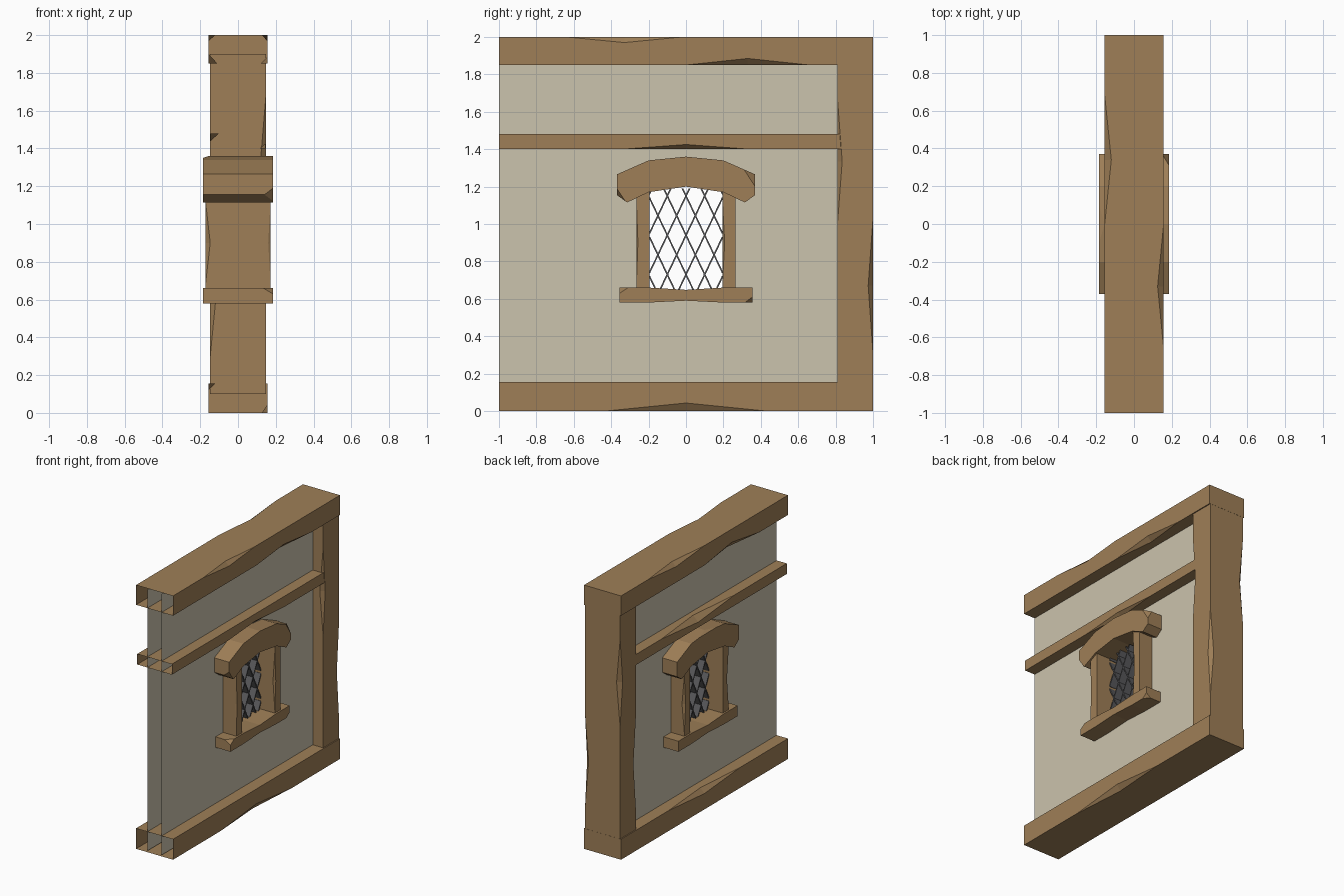
import bpy, bmesh
from mathutils import Vector

if "Cube" in bpy.data.objects:
    bpy.data.objects.remove(bpy.data.objects["Cube"])


def material(name, col):
    m = bpy.data.materials.new(name)
    m.diffuse_color = (*col, 1)
    m.use_nodes = True
    m.node_tree.nodes["Principled BSDF"].inputs["Base Color"].default_value = m.diffuse_color
    return m


WOOD = material("brown timber", (0.345, 0.212, 0.096))
PLASTER = material("cream plaster", (0.597, 0.546, 0.418))
LEAD = material("grey lead", (0.105, 0.105, 0.11))


def finish(bm, name, mat):
    bmesh.ops.remove_doubles(bm, verts=bm.verts, dist=1e-5)
    bmesh.ops.recalc_face_normals(bm, faces=bm.faces)
    me = bpy.data.meshes.new(name)
    bm.to_mesh(me)
    bm.free()
    me.materials.append(mat)
    ob = bpy.data.objects.new(name, me)
    bpy.context.collection.objects.link(ob)
    return ob


def face(bm, pts):
    return bm.faces.new([bm.verts.new(p) for p in pts])


def timber(name, axis, hx, w, t, chips=(), open_start=False):
    """Beam along y or z with notches hacked out of its long edges.
    chip = (x side, w side, start, end, depth across x, depth across w)"""
    bm = bmesh.new()

    def pt(x, v, s):
        return Vector((x, s, v)) if axis == 'y' else Vector((x, v, s))

    def edge(sx, sw, on_x_face):
        x, v = sx * hx, w[0] if sw < 0 else w[1]
        pts = [pt(x, v, t[0])]
        for cx, cw, a, b, dx, dw in sorted(chips, key=lambda c: c[2]):
            if (cx, cw) == (sx, sw):
                m = (a + b) / 2
                peak = pt(x, v - sw * dw, m) if on_x_face else pt(x - sx * dx, v, m)
                pts += [pt(x, v, a), peak, pt(x, v, b)]
        return pts + [pt(x, v, t[1])]

    corners = [(-1, -1), (1, -1), (1, 1), (-1, 1)]
    for i, c in enumerate(corners):
        d = corners[(i + 1) % 4]
        on_x = c[0] == d[0]
        face(bm, edge(*c, on_x) + edge(*d, on_x)[::-1])
    for sx, sw, a, b, dx, dw in chips:
        x, v, m = sx * hx, w[0] if sw < 0 else w[1], (a + b) / 2
        p, q = pt(x, v - sw * dw, m), pt(x - sx * dx, v, m)
        face(bm, (pt(x, v, a), p, q))
        face(bm, (pt(x, v, b), q, p))
    for s in (t[1],) if open_start else t:
        face(bm, [pt(cx * hx, w[0] if cw < 0 else w[1], s) for cx, cw in corners])
    return finish(bm, name, WOOD)


def prism(bm, profile, hx):
    """Extrude a y-z outline through x."""
    a = [Vector((-hx, y, z)) for y, z in profile]
    b = [Vector((hx, y, z)) for y, z in profile]
    va, vb = [bm.verts.new(p) for p in a], [bm.verts.new(p) for p in b]
    bm.faces.new(va)
    bm.faces.new(vb[::-1])
    n = len(profile)
    for i in range(n):
        j = (i + 1) % n
        bm.faces.new((va[i], vb[i], vb[j], va[j]))


def cut_corner(bm, corner, a, b, c):
    """Slice one corner off along the plane through a, b, c."""
    a, b, c = Vector(a), Vector(b), Vector(c)
    n = (b - a).cross(c - a).normalized()
    if n.dot(Vector(corner) - a) < 0:
        n = -n
    geom = bm.verts[:] + bm.edges[:] + bm.faces[:]
    r = bmesh.ops.bisect_plane(bm, geom=geom, plane_co=a, plane_no=n, clear_outer=True)
    cut = [e for e in r['geom_cut'] if isinstance(e, bmesh.types.BMEdge)]
    bmesh.ops.contextual_create(bm, geom=cut)


# Main timbers, open where the next wall section would join
timber("top_beam", 'y', 0.155, (1.85, 2.0), (-1, 1), [
    (1, 1, -0.64, -0.02, 0.03, 0.03), (1, -1, 0, 0.66, 0.035, 0.035),
    (-1, 1, 0, 0.68, 0.035, 0.03), (-1, -1, -0.66, 0, 0.045, 0.05)], True)
timber("bottom_beam", 'y', 0.155, (0, 0.155), (-1, 1), [
    (1, -1, -0.43, 0.43, 0.03, 0.043), (-1, 1, -0.43, 0.43, 0.035, 0.035)], True)
timber("middle_rail", 'y', 0.145, (1.40, 1.48), (-1, 0.83), [
    (1, -1, -0.34, 0.34, 0.03, 0.025), (-1, 1, -0.38, 0.5, 0.045, 0.04)], True)
timber("corner_post", 'z', 0.147, (0.81, 0.999), (0.1, 1.9), [
    (1, -1, 1.0, 1.67, 0.028, 0.025), (1, 1, 0.32, 1.02, 0.03, 0.025),
    (-1, -1, 0.3, 1.02, 0.035, 0.03), (-1, 1, 1.0, 1.67, 0.03, 0.03)])

# Plaster skins with a window opening
bm = bmesh.new()
ys, zs = (-1, -0.23, 0.23, 0.9), (0.01, 0.62, 1.25, 1.99)
for x in (-0.06, 0.06):
    for i in range(3):
        for j in range(3):
            if (i, j) != (1, 1):
                quad = [(ys[i], zs[j]), (ys[i+1], zs[j]), (ys[i+1], zs[j+1]), (ys[i], zs[j+1])]
                face(bm, [(x, y, z) for y, z in (quad if x > 0 else quad[::-1])])
bmesh.ops.remove_doubles(bm, verts=bm.verts, dist=1e-5)
finish(bm, "plaster_wall", PLASTER)

# Window jambs
timber("left_jamb", 'z', 0.172, (-0.265, -0.195), (0.64, 1.19),
       [(-1, -1, 0.68, 1.12, 0.025, 0.02), (1, -1, 0.68, 1.12, 0.012, 0.008)])
timber("right_jamb", 'z', 0.172, (0.195, 0.265), (0.64, 1.19),
       [(1, -1, 0.68, 1.12, 0.015, 0.012), (-1, 1, 0.68, 1.12, 0.02, 0.015)])

# Arched lintel
bm = bmesh.new()
right = [(0.2, 1.34), (0.37, 1.265), (0.37, 1.155), (0.315, 1.115), (0.2, 1.17)]
prism(bm, [(0, 1.36)] + right + [(0, 1.2)] + [(-y, z) for y, z in right[::-1]], 0.185)
X = 0.185
cut_corner(bm, (X, 0.37, 1.265), (X, 0.31, 1.2915), (X, 0.37, 1.2), (0.15, 0.37, 1.265))
cut_corner(bm, (X, -0.37, 1.155), (X, -0.37, 1.19), (X, -0.325, 1.122), (0.14, -0.37, 1.155))
cut_corner(bm, (-X, 0, 1.36), (-X, 0.1, 1.35), (-X, -0.1, 1.35), (-0.155, 0, 1.36))
finish(bm, "arched_lintel", WOOD)

# Window sill, slightly sagging in the middle
bm = bmesh.new()
prism(bm, [(-0.355, 0.58), (-0.2, 0.58), (0, 0.59), (0.2, 0.58), (0.355, 0.58),
           (0.355, 0.66), (0.2, 0.66), (0, 0.648), (-0.2, 0.66), (-0.355, 0.66)], X)
cut_corner(bm, (X, -0.355, 0.66), (X, -0.31, 0.66), (X, -0.355, 0.63), (0.135, -0.355, 0.66))
cut_corner(bm, (X, 0.355, 0.58), (X, 0.315, 0.58), (X, 0.355, 0.61), (0.15, 0.355, 0.58))
finish(bm, "window_sill", WOOD)

# Diamond lattice of deep, thin bars clipped to the opening
bm = bmesh.new()
slope, gap, half, z0, z1 = 2.1, 0.1, 0.196, 0.645, 1.19
for sign in (-1, 1):
    for k in range(-6, 7):
        # line: y = k * gap + sign * (z - middle) / slope
        mid = 0.94
        pts = []
        lims = sorted(mid + sign * (y - k * gap) * slope for y in (-half, half))
        lo, hi = max(z0, lims[0]), min(z1, lims[1])
        if hi - lo < 0.03:
            continue
        ya, yb = (k * gap + sign * (z - mid) / slope for z in (lo, hi))
        prism(bm, [(ya - 0.0045, lo), (ya + 0.0045, lo),
                   (yb + 0.0045, hi), (yb - 0.0045, hi)], 0.058)
finish(bm, "window_lattice", LEAD)
